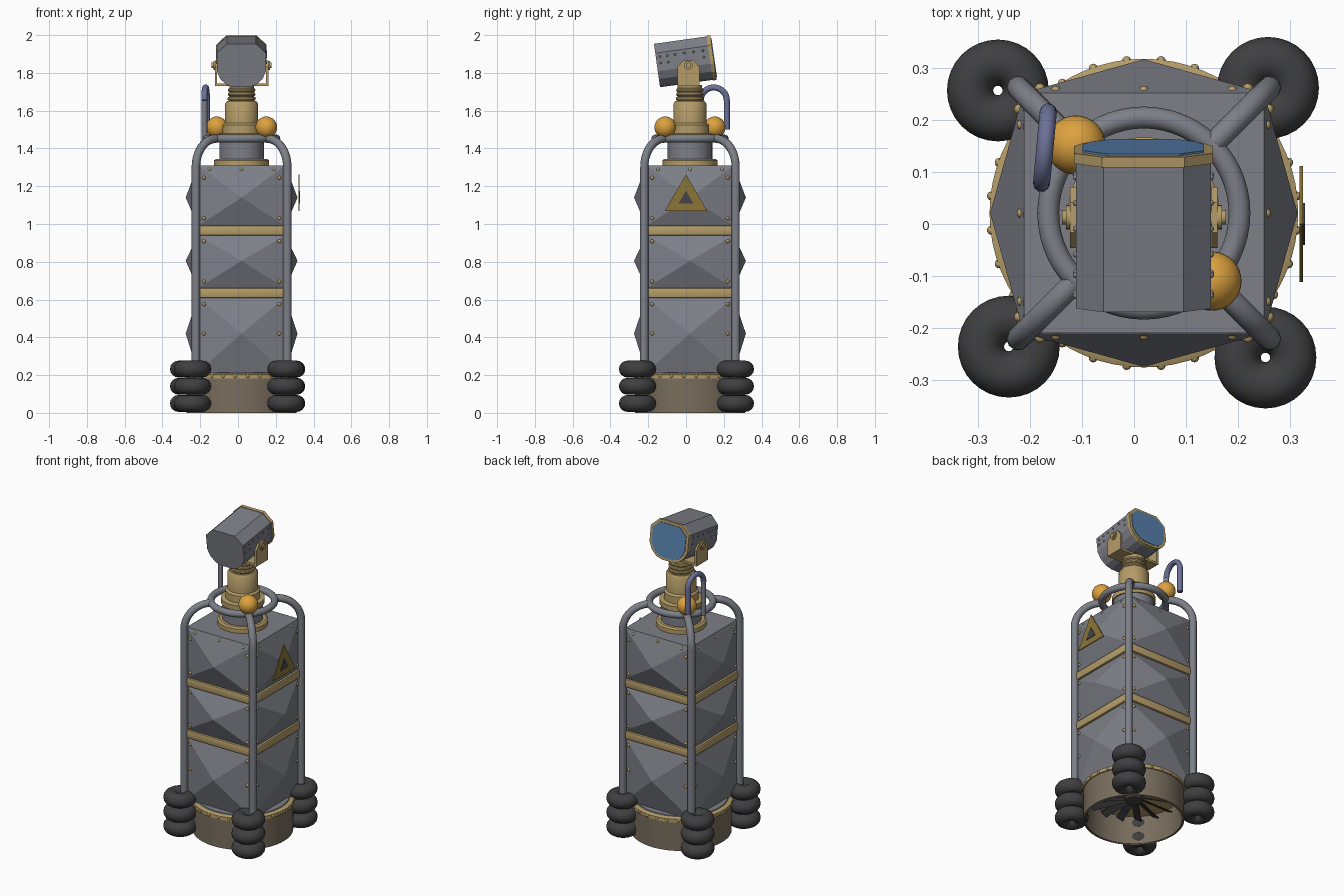
import bpy, bmesh, math
from mathutils import Vector, Matrix

if "Cube" in bpy.data.objects:
    bpy.data.objects.remove(bpy.data.objects["Cube"])

CX, CY = 0.019, 0.021          # centre line of the machine
CENTRE = Matrix.Translation((CX, CY, 0))


def mat(name, rgb):
    m = bpy.data.materials.new(name)
    m.diffuse_color = (*rgb, 1)
    m.use_nodes = True
    m.node_tree.nodes["Principled BSDF"].inputs["Base Color"].default_value = m.diffuse_color
    return m


GREY = mat("steel grey", (0.205, 0.215, 0.245))
GOLD = mat("brass", (0.46, 0.335, 0.14))
ORANGE = mat("amber", (0.72, 0.36, 0.05))
RUBBER = mat("rubber", (0.05, 0.05, 0.053))
BROWN = mat("dull bronze", (0.19, 0.155, 0.11))
BLUE = mat("lens blue", (0.10, 0.22, 0.42))
HOSE = mat("hose blue", (0.15, 0.165, 0.31))
SIGN = mat("sign yellow", (0.26, 0.18, 0.04))
DARK = mat("dark grey", (0.06, 0.06, 0.065))


def finish(name, bm, material, angle=35, xf=CENTRE):
    bmesh.ops.recalc_face_normals(bm, faces=bm.faces)
    me = bpy.data.meshes.new(name)
    bm.to_mesh(me)
    bm.free()
    me.transform(xf)
    me.materials.append(material)
    if angle:
        me.polygons.foreach_set("use_smooth", [True] * len(me.polygons))
        me.set_sharp_from_angle(angle=math.radians(angle))
    ob = bpy.data.objects.new(name, me)
    bpy.context.collection.objects.link(ob)
    return ob


def lathe(name, profile, material, seg=48, xf=CENTRE, closed=False):
    """Spin (radius, height) points about z."""
    bm = bmesh.new()
    vs = [bm.verts.new((r, 0, z)) for r, z in profile]
    es = [bm.edges.new(p) for p in zip(vs, vs[1:])]
    if closed:
        es.append(bm.edges.new((vs[-1], vs[0])))
    bmesh.ops.spin(bm, geom=vs + es, cent=(0, 0, 0), axis=(0, 0, 1), angle=math.tau, steps=seg)
    bmesh.ops.remove_doubles(bm, verts=bm.verts, dist=1e-5)
    return finish(name, bm, material, 35, xf)


def torus(name, R, r, z, material, seg=48, ring=16, xf=CENTRE):
    pts = [(R + r * math.cos(i * math.tau / ring), z + r * math.sin(i * math.tau / ring)) for i in range(ring)]
    return lathe(name, pts, material, seg, xf, True)


def box(name, centre, size, material, bevel=0, xf=CENTRE):
    bm = bmesh.new()
    bmesh.ops.create_cube(bm, size=1, matrix=Matrix.Translation(centre) @ Matrix.Diagonal((*size, 1)))
    if bevel:
        bmesh.ops.bevel(bm, geom=bm.edges[:], offset=bevel, segments=2, affect='EDGES', profile=0.5)
    return finish(name, bm, material, 30, xf)


def studs(name, points, r, material, xf=CENTRE):
    bm = bmesh.new()
    for p in points:
        bmesh.ops.create_uvsphere(bm, u_segments=10, v_segments=6, radius=r, matrix=Matrix.Translation(p))
    return finish(name, bm, material, 60, xf)


def prism(name, outline, axis_map, a, b, material, xf=CENTRE, angle=0):
    """Extrude a 2D outline between depths a and b; axis_map places (u, v, depth)."""
    bm = bmesh.new()
    lo = [bm.verts.new(axis_map(u, v, a)) for u, v in outline]
    hi = [bm.verts.new(axis_map(u, v, b)) for u, v in outline]
    bm.faces.new(lo)
    bm.faces.new(hi)
    n = len(lo)
    for i in range(n):
        bm.faces.new((lo[i], lo[(i + 1) % n], hi[(i + 1) % n], hi[i]))
    return finish(name, bm, material, angle, xf)


def tube(name, pts, r, material, ring=14):
    cu = bpy.data.curves.new(name, 'CURVE')
    cu.dimensions = '3D'
    cu.bevel_depth, cu.bevel_resolution, cu.use_fill_caps = r, ring // 4, True
    sp = cu.splines.new('POLY')
    sp.points.add(len(pts) - 1)
    for p, q in zip(sp.points, pts):
        p.co = (*q, 1)
    sp.use_smooth = True
    cu.materials.append(material)
    ob = bpy.data.objects.new(name, cu)
    bpy.context.collection.objects.link(ob)
    return ob


QUARTERS = [Matrix.Rotation(k * math.pi / 2, 4, 'Z') for k in range(4)]

# Hollow round base with brass rim and fan underneath
lathe("base_skirt", [(0.288, 0.005), (0.291, 0.0), (0.291, 0.19), (0.278, 0.19), (0.278, 0.0)], BROWN, 64, closed=True)
lathe("base_rim", [(0, 0.21), (0.285, 0.21), (0.297, 0.204), (0.297, 0.182), (0.27, 0.18), (0, 0.18)], GOLD, 64)
lathe("base_deck", [(0, 0.215), (0.27, 0.215), (0.275, 0.205)], GREY)
studs("rim_studs", [(0.295 * math.cos(a), 0.295 * math.sin(a), 0.194)
                    for a in [(i + 0.5) * math.tau / 28 for i in range(28)]], 0.009, GOLD)
lathe("fan_hub", [(0, 0.12), (0.05, 0.125), (0.055, 0.18)], DARK, 24)
bm = bmesh.new()
for i in range(16):
    m = Matrix.Rotation(i * math.tau / 16, 4, 'Z') @ Matrix.Translation((0.16, 0, 0.155)) @ Matrix.Rotation(0.5, 4, 'X')
    bmesh.ops.create_cube(bm, size=1, matrix=m @ Matrix.Diagonal((0.22, 0.045, 0.006, 1)))
finish("fan_blades", bm, DARK, 0)

# Square body with pyramid panels
box("body_core", (0, 0, 0.76), (0.462, 0.462, 1.10), GREY)
bm = bmesh.new()
for z0, z1, za in ((0.215, 0.61, 0.42), (0.66, 0.94, 0.805), (0.99, 1.31, 1.14)):
    for q in QUARTERS:
        ring = [bm.verts.new(q @ Vector(p)) for p in
                ((0.2315, -0.231, z0), (0.2315, 0.231, z0), (0.2315, 0.231, z1), (0.2315, -0.231, z1))]
        tip = bm.verts.new(q @ Vector((0.296, 0, za)))
        bm.faces.new(ring)
        for i in range(4):
            bm.faces.new((ring[i], ring[(i + 1) % 4], tip))
finish("body_panels", bm, GREY, 0)
for z in (0.635, 0.965):
    box("body_band", (0, 0, z), (0.49, 0.49, 0.052), GOLD, 0.008)
corner = [(0.24, s * 0.2, z) for s in (-1, 1) for z in (0.25, 0.42, 0.575, 0.695, 0.908, 1.03, 1.245)]
corner += [(0.235, u, 1.288) for u in (-0.17, 0, 0.17)]
studs("panel_studs", [q @ Vector(p) for q in QUARTERS for p in corner], 0.01, GOLD)

# Corner posts bending in to the guard ring
for sx in (-1, 1):
    for sy in (-1, 1):
        pts = [(0.342, 0.2)] + [(0.192 + 0.15 * math.cos(i * math.pi / 24), 1.302 + 0.15 * math.sin(i * math.pi / 24))
                                for i in range(13)]
        d = math.sqrt(0.5)
        tube("corner_post", [(CX + sx * r * d, CY + sy * r * d, z) for r, z in pts], 0.0225, GREY)
torus("guard_ring", 0.184, 0.021, 1.452, GREY, 56)

# Stacked rubber bumpers at the corners
for x, y in ((-0.262, 0.257), (0.258, 0.262), (-0.241, -0.236), (0.253, -0.257)):
    for z in (0.05, 0.141, 0.232):
        torus("bumper", 0.0535, 0.0445, z, RUBBER, 32, 16, Matrix.Translation((x, y, 0)))

# Neck
lathe("neck_flange", [(0, 1.345), (0.135, 1.345), (0.146, 1.337), (0.146, 1.305), (0, 1.305)], GOLD)
lathe("neck_collar", [(0.118, 1.34), (0.118, 1.45), (0, 1.45)], GREY)
lathe("neck_column", [(0, 1.445), (0.126, 1.445), (0.126, 1.475), (0.1, 1.48), (0.1, 1.525), (0.088, 1.535),
                      (0.088, 1.635), (0.078, 1.65), (0.065, 1.65), (0.065, 1.735), (0, 1.735)], GOLD)
for z, r in ((1.663, 0.064), (1.686, 0.062), (1.709, 0.062)):
    torus("neck_ring", r, 0.011, z, GOLD, 40, 10)

# Yoke holding the lamp
box("yoke_bridge", (0, -0.01, 1.737), (0.274, 0.11, 0.014), GOLD)
for s in (-1, 1):
    prism("yoke_arm", [(-0.067, 1.73), (0.05, 1.73), (0.05, 1.83), (0.02, 1.865), (-0.037, 1.865), (-0.067, 1.83)],
          lambda u, v, d: (d, u, v), s * 0.130, s * 0.142, GOLD)
    turn = CENTRE @ Matrix.Translation((0, -0.008, 1.84)) @ Matrix.Rotation(s * math.pi / 2, 4, 'Y')
    lathe("yoke_bolt", [(0.024, 0.12), (0.024, 0.15), (0.014, 0.15), (0.014, 0.158), (0, 0.158)], GOLD, 16, turn)

# Tilted lamp head
HEAD = Matrix.Translation((0.018, -0.003, 1.860)) @ Matrix.Rotation(math.radians(8), 4, 'X')
half = [(0.077, 0.116), (0.13, 0.066), (0.13, -0.03), (0.112, -0.072), (0.077, -0.104), (0.04, -0.116)]
outline = half + [(-u, v) for u, v in reversed(half)]


def along(u, v, d):
    return (u, d, v)


def scaled(k):
    return [(u * k, v * k) for u, v in outline]


prism("lamp_housing", outline, along, -0.152, 0.14, GREY, HEAD)
prism("lamp_rim", scaled(1.03), along, 0.130, 0.150, GOLD, HEAD)
prism("lamp_glass", scaled(0.9), along, 0.146, 0.154, BLUE, HEAD)
studs("lamp_studs", [(s * 0.13, y, z) for s in (-1, 1) for z, ys in
                     ((0.045, (-0.13, -0.09, -0.05, 0, 0.05, 0.1)), (0.01, (-0.13, -0.09, 0.1)))
                     for y in ys], 0.006, GREY, HEAD)

# Amber beacons on the ring
for s in (-1, 1):
    bm = bmesh.new()
    bmesh.ops.create_uvsphere(bm, u_segments=32, v_segments=16, radius=0.057,
                              matrix=Matrix.Translation((-s * 0.131, s * 0.131, 1.512)))
    finish("beacon", bm, ORANGE, 60)

# Upright with hooked hose
foot, end = Vector((-0.178, 0.078, 0)), Vector((-0.165, 0.216, 0))
mid, arm = (foot + end) / 2, (end - foot) / 2
tube("hose_upright", [foot + Vector((0, 0, z)) for z in (1.44, 1.655)], 0.0155, GREY)
arc = [mid - arm * math.cos(i * math.pi / 16) + Vector((0, 0, 1.655 + 0.068 * math.sin(i * math.pi / 16)))
       for i in range(17)]
tube("hose", arc + [end + Vector((0, 0, 1.5))], 0.0165, HOSE)

# Triangular warning plate on the right side
prism("warning_plate", [(-0.112, 1.07), (0.112, 1.07), (0, 1.262)], lambda u, v, d: (d, u, v), 0.319, 0.325, SIGN,
      Matrix.Identity(4))
prism("warning_centre", [(-0.04, 1.108), (0.04, 1.108), (0, 1.176)], lambda u, v, d: (d, u, v), 0.323, 0.329, DARK,
      Matrix.Identity(4))
